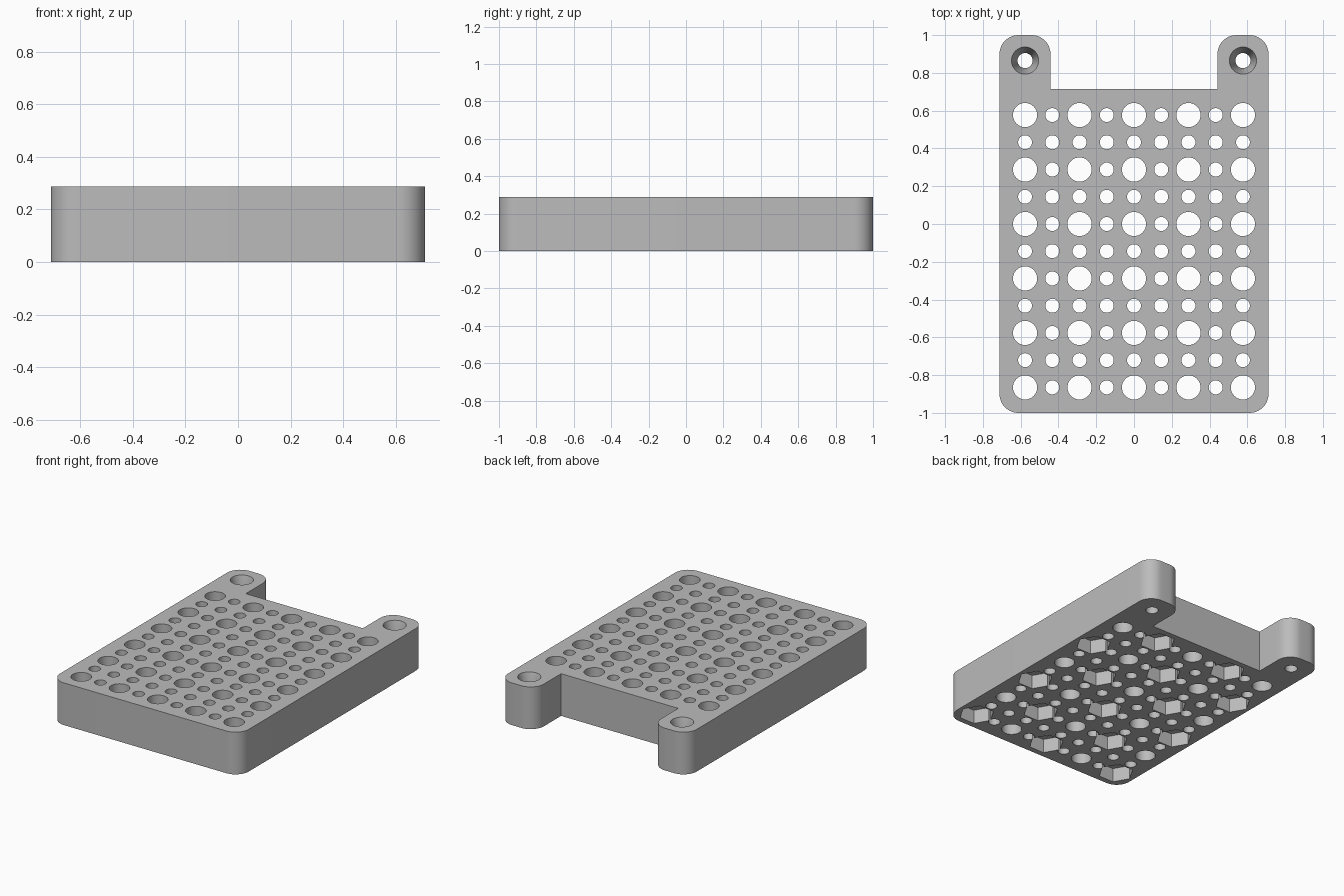
import bpy, bmesh, math
from mathutils import Matrix

HEIGHT = 0.288
STEP = 0.1442          # spacing of the half grid
POCKET = 0.096         # depth of the hexagonal nut pockets

cube = bpy.data.objects.get("Cube")
if cube:
    bpy.data.objects.remove(cube, do_unlink=True)

grey = bpy.data.materials.new("plain grey")
grey.use_nodes = True
colour = (0.5, 0.5, 0.5, 1)
grey.diffuse_color = colour
grey.node_tree.nodes["Principled BSDF"].inputs["Base Color"].default_value = colour


def finish(bm, name):
    bmesh.ops.recalc_face_normals(bm, faces=bm.faces)
    mesh = bpy.data.meshes.new(name)
    bm.to_mesh(mesh)
    bm.free()
    mesh.materials.append(grey)
    obj = bpy.data.objects.new(name, mesh)
    bpy.context.collection.objects.link(obj)
    return obj


def add_prism(bm, x, y, z0, z1, r0, r1, sides):
    """Upright prism or cone with a corner on the x axis."""
    rings = []
    for z, r in ((z0, r0), (z1, r1)):
        rings.append([bm.verts.new((x + r * math.cos(a), y + r * math.sin(a), z))
                      for a in (math.tau * i / sides for i in range(sides))])
    low, high = rings
    bm.faces.new(low[::-1])
    bm.faces.new(high)
    for i in range(sides):
        j = (i + 1) % sides
        bm.faces.new((low[i], low[j], high[j], high[i]))


def arc(cx, cy, r, start, steps=12):
    """Quarter circle for a rounded corner."""
    return [(cx + r * math.cos(a), cy + r * math.sin(a))
            for a in (math.radians(start + 90 * i / steps) for i in range(steps + 1))]


# Plate outline: right half counter-clockwise, then mirrored
W, TAB, NOTCH, R = 0.712, 0.442, 0.715, 0.1
half = arc(W - R, R - 1, R, 270) + arc(W - R, 1 - R, R, 0)
half += arc(TAB + R, 1 - R, R, 90) + [(TAB, NOTCH)]
outline = half + [(-x, y) for x, y in reversed(half)]

bm = bmesh.new()
base = bm.faces.new([bm.verts.new((x, y, 0)) for x, y in outline])
top = bmesh.ops.extrude_face_region(bm, geom=[base])
bmesh.ops.translate(bm, vec=(0, 0, HEIGHT),
                    verts=[v for v in top["geom"] if isinstance(v, bmesh.types.BMVert)])
plate = finish(bm, "perforated_plate")

# Cutters: through holes on the grid, and nut pockets under alternate large holes
holes, pockets = bmesh.new(), bmesh.new()
for col in range(-4, 5):
    for row in range(-6, 5):
        x, y = col * STEP, row * STEP
        large = col % 2 == 0 and row % 2 == 0
        radius = 0.064 if large else 0.037
        add_prism(holes, x, y, -0.1, HEIGHT + 0.1, radius, radius, 32 if large else 24)
        if large and (col // 2 + row // 2) % 2 == 1:
            add_prism(pockets, x, y, -0.1, POCKET, 0.112, 0.112, 6)

# Screw holes in the two tabs, with a tapered head seat
sinks = bmesh.new()
for side in (-1, 1):
    x, y = side * 4 * STEP, 6 * STEP
    add_prism(holes, x, y, -0.1, HEIGHT + 0.1, 0.04, 0.04, 32)
    add_prism(sinks, x, y, HEIGHT - 0.12, HEIGHT + 0.0001, 0.04, 0.072, 32)

cutters = [finish(holes, "hole_cutter"), finish(pockets, "pocket_cutter"),
           finish(sinks, "screw_seat_cutter")]
for cutter in cutters:
    cutter.hide_render = True
    mod = plate.modifiers.new(cutter.name, "BOOLEAN")
    mod.operation = "DIFFERENCE"
    mod.solver = "EXACT"
    mod.object = cutter

# Apply the cuts and drop the cutters
bpy.context.view_layer.update()
graph = bpy.context.evaluated_depsgraph_get()
plate_mesh = bpy.data.meshes.new_from_object(plate.evaluated_get(graph))
plate.modifiers.clear()
plate.data = plate_mesh
for cutter in cutters:
    bpy.data.objects.remove(cutter, do_unlink=True)

# Smooth curved walls, crisp edges
bpy.ops.object.select_all(action="DESELECT")
plate.select_set(True)
bpy.context.view_layer.objects.active = plate
bpy.ops.object.shade_smooth_by_angle(angle=math.radians(30))
